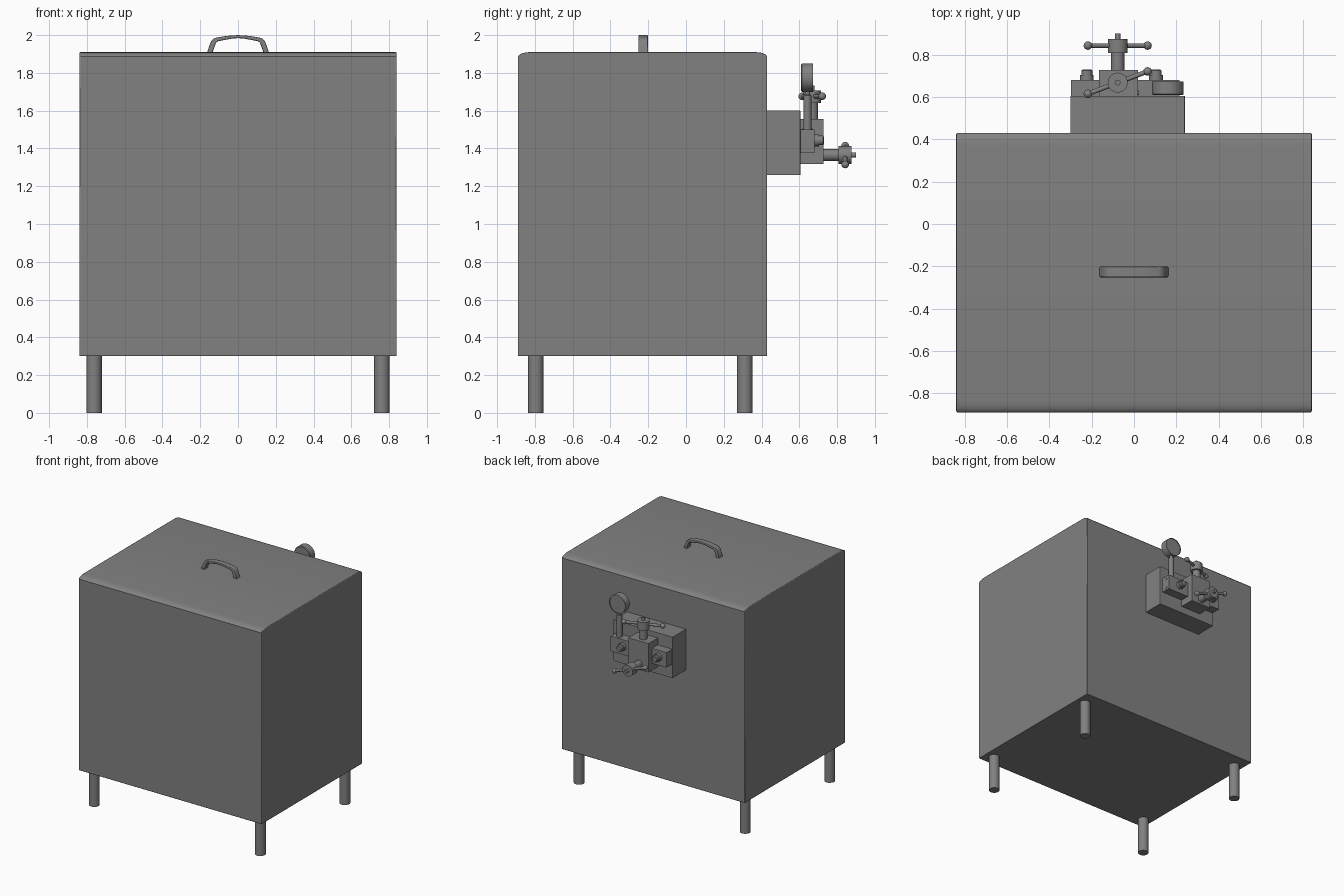
import bpy, bmesh, math
from mathutils import Vector

if "Cube" in bpy.data.objects:
    bpy.data.objects.remove(bpy.data.objects["Cube"])

steel = bpy.data.materials.new("dark_steel")
steel.diffuse_color = (0.22, 0.22, 0.22, 1)
steel.use_nodes = True
steel.node_tree.nodes["Principled BSDF"].inputs["Base Color"].default_value = steel.diffuse_color


def finish(name, bm, bevel=0.0, smooth=True, segs=2):
    bmesh.ops.remove_doubles(bm, verts=bm.verts, dist=1e-5)
    bmesh.ops.recalc_face_normals(bm, faces=bm.faces)
    me = bpy.data.meshes.new(name)
    bm.to_mesh(me)
    bm.free()
    me.materials.append(steel)
    ob = bpy.data.objects.new(name, me)
    bpy.context.collection.objects.link(ob)
    bpy.ops.object.select_all(action='DESELECT')
    bpy.context.view_layer.objects.active = ob
    ob.select_set(True)
    if smooth:
        bpy.ops.object.shade_smooth_by_angle(angle=math.radians(35))
    if bevel:
        m = ob.modifiers.new("Bevel", 'BEVEL')
        m.width, m.segments, m.limit_method = bevel, segs, 'ANGLE'
        m.angle_limit = math.radians(40)
        m.harden_normals = smooth
    return ob


def box(name, lo, hi, bevel=0.0):
    lo, hi = Vector(lo), Vector(hi)
    bm = bmesh.new()
    bmesh.ops.create_cube(bm, size=1)
    for v in bm.verts:
        v.co = (lo + hi) / 2 + Vector(a * b for a, b in zip(v.co, hi - lo))
    return finish(name, bm, bevel, smooth=False)


def prism(name, pts, offset, bevel=0.0):
    """Extrude a closed outline by an offset vector."""
    bm = bmesh.new()
    face = bm.faces.new([bm.verts.new(p) for p in pts])
    ext = bmesh.ops.extrude_face_region(bm, geom=[face], use_keep_orig=True)
    for v in ext['geom']:
        if isinstance(v, bmesh.types.BMVert):
            v.co += Vector(offset)
    return finish(name, bm, bevel)


def lathe(name, origin, axis, profile, n=32):
    """Revolve (radius, distance) pairs about an axis from origin."""
    q = Vector((0, 0, 1)).rotation_difference(Vector(axis))
    o = Vector(origin)
    bm = bmesh.new()
    rings = [[bm.verts.new(o + q @ Vector((r * math.cos(2 * math.pi * i / n),
                                           r * math.sin(2 * math.pi * i / n), h)))
              for i in range(n)] for r, h in profile]
    for a, b in zip(rings, rings[1:]):
        for i in range(n):
            j = (i + 1) % n
            bm.faces.new((a[i], a[j], b[j], b[i]))
    bm.faces.new(rings[0])
    bm.faces.new(rings[-1])
    return finish(name, bm)


def rod(name, p0, p1, r, n=32):
    d = Vector(p1) - Vector(p0)
    return lathe(name, p0, d.normalized(), [(r, 0), (r, d.length)], n)


def ball(name, p, r):
    bm = bmesh.new()
    bmesh.ops.create_uvsphere(bm, u_segments=20, v_segments=12, radius=r)
    bmesh.ops.translate(bm, verts=bm.verts, vec=Vector(p))
    return finish(name, bm)


# Cabinet with softened front and back top edges
F, B, X = -0.89, 0.43, 0.84
edge = [(0, 1.887), (0.006, 1.895), (0.018, 1.902), (0.035, 1.907), (0.06, 1.91)]
outline = [(-X, F, 0.3)] + [(-X, F + d, z) for d, z in edge]
outline += [(-X, B - d, z) for d, z in reversed(edge)] + [(-X, B, 0.3)]
prism("cabinet_body", outline, (2 * X, 0, 0), 0.006)

# Legs
for sx, sn in ((-1, "left"), (1, "right")):
    for y, yn in ((-0.795, "front"), (0.312, "back")):
        rod(f"{yn}_{sn}_leg", (sx * 0.762, y, 0), (sx * 0.762, y, 0.31), 0.041)

# Arched lid handle
outer = [(0.164, 1.9), (0.16, 1.92), (0.144, 1.965), (0.132, 1.98), (0.114, 1.987), (0.06, 1.996)]
inner = [(0.03, 1.982), (0.105, 1.968), (0.116, 1.96), (0.132, 1.917), (0.136, 1.9)]
half = [(0.0, 2.0)] + outer[::-1] + inner[::-1] + [(0.0, 1.984)]
loop = half + [(-x, z) for x, z in half[-2:0:-1]]
prism("lid_handle", [(x, -0.252, z) for x, z in loop], (0, 0.051, 0), 0.006)

# Valve mount and manifold blocks
box("mount_box", (-0.3, 0.42, 1.26), (0.24, 0.605, 1.6), 0.001)
box("valve_block", (-0.165, 0.6, 1.318), (0.02, 0.728, 1.557), 0.001)
box("left_port_block", (-0.297, 0.6, 1.375), (-0.16, 0.68, 1.5), 0.001)
box("right_port_block", (0.015, 0.6, 1.375), (0.215, 0.68, 1.5), 0.001)

# Port bolts: washer and nut
for x, n in ((-0.223, "left"), (0.104, "right")):
    lathe(f"{n}_port_bolt", (x, 0.675, 1.443), (0, 1, 0),
          [(0.032, 0), (0.032, 0.03), (0.026, 0.03), (0.026, 0.05), (0.02, 0.055)], 28)

# Small screws on the block sides and top
for i, z in enumerate((1.397, 1.476)):
    rod(f"side_screw_{i}", (0.21, 0.647, z), (0.217, 0.647, z), 0.01, 16)
for i, y in enumerate((0.625, 0.66)):
    rod(f"top_screw_{i}", (0.038, y, 1.495), (0.038, y, 1.503), 0.01, 16)
rod("block_screw", (0.015, 0.62, 1.528), (0.024, 0.62, 1.528), 0.01, 16)


# Two spindles, each with a hub and a ball-ended crossbar
def spindle(name, base, axis, bar):
    o, a, b = Vector(base), Vector(axis), Vector(bar)
    lathe(name + "_spindle", o, axis,
          [(0.031, -0.01), (0.031, 0.08), (0.047, 0.08), (0.047, 0.148),
           (0.013, 0.148), (0.013, 0.172)])
    c = o + a * 0.116
    rod(name + "_crossbar", c - b, c + b, 0.011, 16)
    for s, side in ((-1, "left"), (1, "right")):
        ball(f"{name}_{side}_bar_ball", c + b * s, 0.02)


spindle("top_valve", (-0.077, 0.668, 1.56), (0, 0, 1), (0.141, 0.053, 0))
spindle("back_valve", (-0.077, 0.727, 1.365), (0, 1, 0), (0.141, 0, -0.05))

# Pressure gauge with its dial facing the back
lathe("gauge_stem", (0.16, 0.643, 1.49), (0, 0, 1),
      [(0.021, 0), (0.021, 0.19), (0.014, 0.195), (0.014, 0.225)], 24)
lathe("gauge", (0.16, 0.61, 1.775), (0, 1, 0),
      [(0.07, 0), (0.075, 0.005), (0.075, 0.063), (0.07, 0.063), (0.07, 0.059)], 40)
